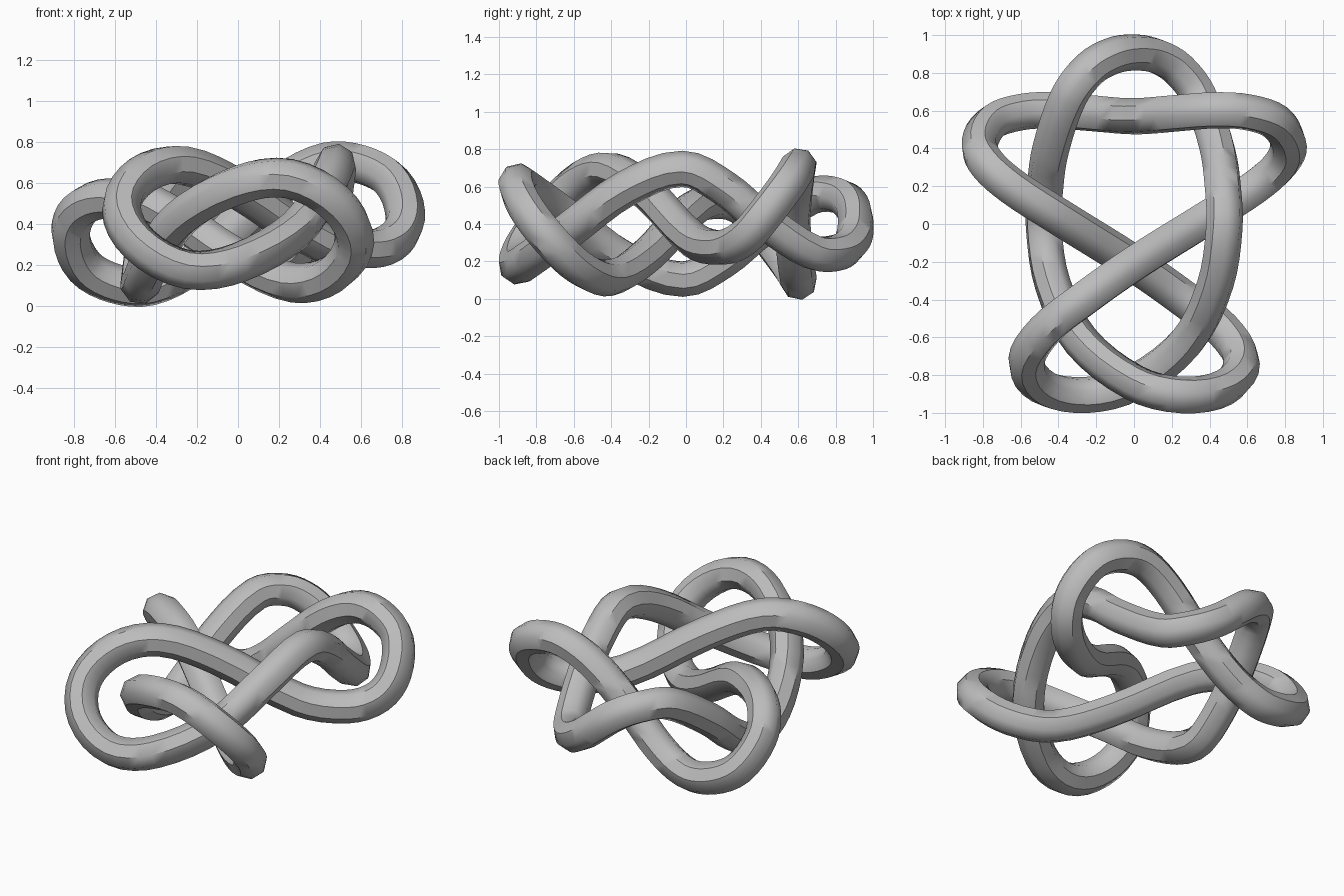
import bpy
from math import radians
from mathutils import Vector

cube = bpy.data.objects.get("Cube")
if cube:
    bpy.data.objects.remove(cube, do_unlink=True)

MID = 0.4       # height of the symmetry axis
RADIUS = 0.098  # rope thickness

# Centre line of half the knot, from the back arch to the middle of the back bar
half = [
    (0, 0.908, 0.40), (0.115, 0.89, 0.31), (0.235, 0.82, 0.25), (0.345, 0.675, 0.25),
    (0.44, 0.40, 0.43), (0.47, 0.20, 0.595), (0.478, -0.02, 0.695), (0.43, -0.32, 0.59),
    (0.28, -0.62, 0.37), (0.0, -0.84, 0.21),
    (-0.25, -0.905, 0.178), (-0.48, -0.865, 0.30), (-0.57, -0.73, 0.48),
    (-0.47, -0.56, 0.64), (-0.27, -0.40, 0.687), (0.0, -0.21, 0.57),
    (0.40, 0.04, 0.315), (0.64, 0.195, 0.275), (0.775, 0.315, 0.33),
    (0.818, 0.42, 0.45), (0.75, 0.54, 0.61), (0.60, 0.592, 0.692),
    (0.43, 0.602, 0.703), (0.23, 0.587, 0.605), (0, 0.57, 0.40),
]
# The other half is the same path turned half a revolution about the y axis
turned = [(-x, y, 2 * MID - z) for x, y, z in half[-2:0:-1]]
path = half + turned

# Closed rope swept along the centre line
curve = bpy.data.curves.new("knotted_rope", "CURVE")
curve.dimensions = "3D"
curve.bevel_depth = RADIUS
curve.bevel_resolution = 2
curve.resolution_u = 4
spline = curve.splines.new("BEZIER")
spline.bezier_points.add(len(path) - 1)
spline.use_cyclic_u = True
for i, point in enumerate(spline.bezier_points):
    before, here, after = (Vector(path[(i + k) % len(path)]) for k in (-1, 0, 1))
    direction = (after - before).normalized()
    point.handle_left_type = point.handle_right_type = "FREE"
    point.co = here
    point.handle_left = here - direction * (here - before).length / 3
    point.handle_right = here + direction * (after - here).length / 3

# One plain grey finish
grey = bpy.data.materials.new("plain_grey")
grey.use_nodes = True
colour = (0.5, 0.5, 0.5, 1)
grey.diffuse_color = colour
grey.node_tree.nodes["Principled BSDF"].inputs["Base Color"].default_value = colour
curve.materials.append(grey)

rope = bpy.data.objects.new("knotted_rope", curve)
bpy.context.collection.objects.link(rope)
bpy.ops.object.select_all(action="DESELECT")
rope.select_set(True)
bpy.context.view_layer.objects.active = rope
bpy.ops.object.convert(target="MESH")
bpy.ops.object.shade_smooth_by_angle(angle=radians(45))
